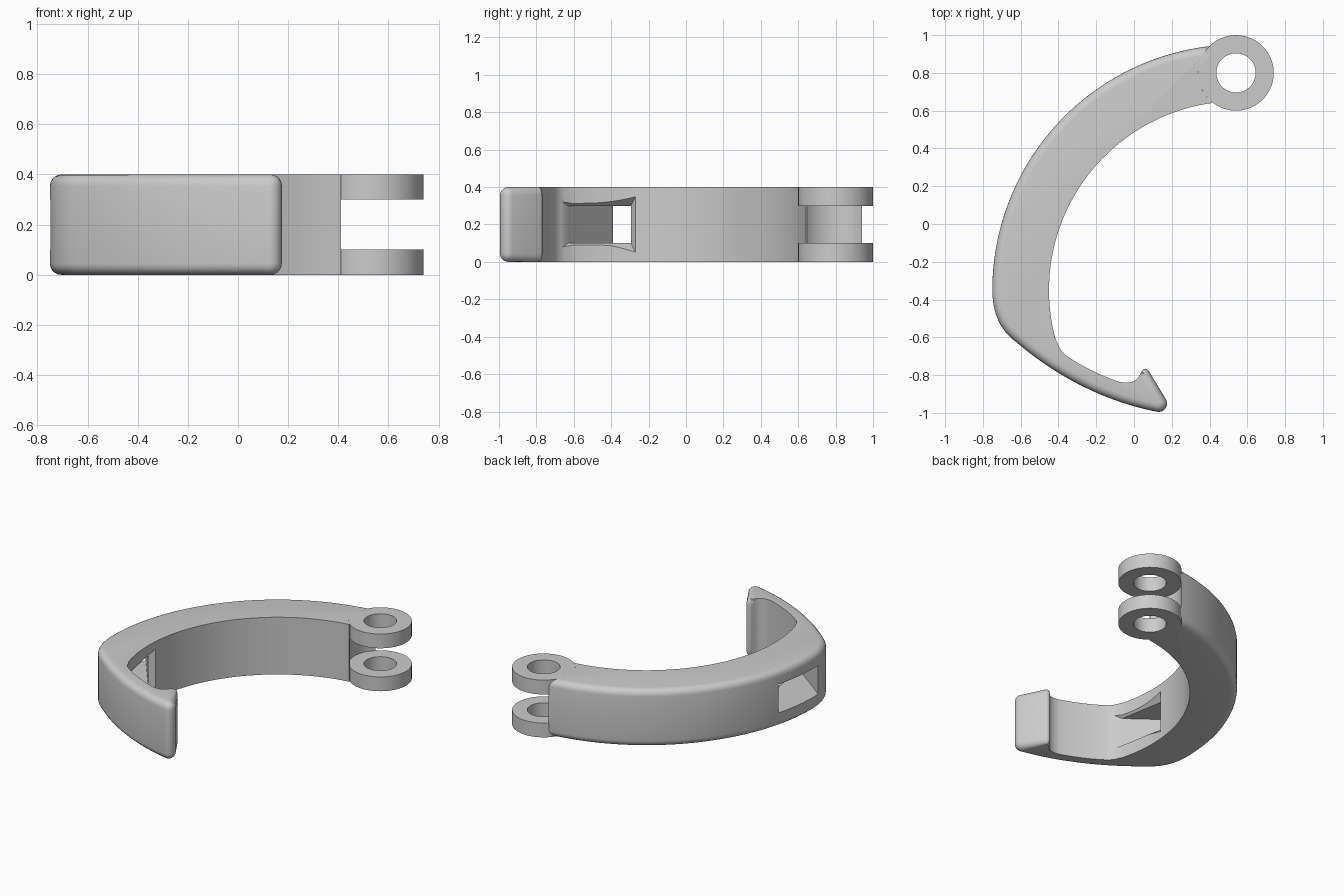
import bpy, bmesh
from math import sin, cos, radians, pi
from mathutils import Vector

cube = bpy.data.objects.get("Cube")
if cube:
    bpy.data.objects.remove(cube)

HEIGHT = 0.4
ROUND = 0.045            # rounding of the outer rim
BOW = (0.55, -0.35)      # centre of the curved bow
HINGE = (0.54, 0.80)     # hinge axis

grey = bpy.data.materials.new("plain grey")
grey.use_nodes = True
colour = (0.6, 0.6, 0.6, 1)
grey.diffuse_color = colour
grey.node_tree.nodes["Principled BSDF"].inputs["Base Color"].default_value = colour


def arc(centre, r, a0, a1, n):
    angles = [radians(a0 + (a1 - a0) * i / n) for i in range(n + 1)]
    return [Vector((centre[0] + r * cos(a), centre[1] + r * sin(a))) for a in angles]


def bend(p0, p1, p2, n):
    a, b, c = Vector(p0), Vector(p1), Vector(p2)
    ts = [i / n for i in range(n + 1)]
    return [a * (1 - t) ** 2 + b * 2 * t * (1 - t) + c * t * t for t in ts]


def loft(name, rings, closed=False):
    """Skin a stack of equal rings; cap the ends or join them into a loop."""
    bm = bmesh.new()
    loops = [[bm.verts.new(p) for p in ring] for ring in rings]
    pairs = list(zip(loops, loops[1:]))
    if closed:
        pairs.append((loops[-1], loops[0]))
    else:
        bm.faces.new(loops[0])
        bm.faces.new(loops[-1])
    for low, high in pairs:
        n = len(low)
        for i in range(n):
            j = (i + 1) % n
            bm.faces.new((low[i], low[j], high[j], high[i]))
    bmesh.ops.recalc_face_normals(bm, faces=bm.faces)
    mesh = bpy.data.meshes.new(name)
    bm.to_mesh(mesh)
    bm.free()
    obj = bpy.data.objects.new(name, mesh)
    mesh.materials.append(grey)
    bpy.context.collection.objects.link(obj)
    return obj


def activate(obj):
    bpy.ops.object.select_all(action="DESELECT")
    obj.select_set(True)
    bpy.context.view_layer.objects.active = obj


# Plan outline, counter-clockwise: rounded outer side, hook, then sharp inner side
corner, tip = (-0.63, -0.62), (0.116, -0.993)
outer = arc(BOW, 1.3, 96.5, 180, 56)
outer += bend((-0.75, -0.35), (-0.75, -0.53), corner, 12)[1:]
outer += bend(corner, (-0.29, -0.91), tip, 24)[1:]
outer += arc((0.13, -0.95), 0.045, -100, 30, 10)
barb = arc((0.06, -0.79), 0.022, 30, 160, 8)
inner = bend((0.035, -0.79), (0.01, -0.855), (-0.08, -0.835), 10)
inner += bend((-0.08, -0.835), (-0.24, -0.78), (-0.36, -0.695), 14)[1:]
inner += bend((-0.36, -0.695), (-0.39, -0.672), (-0.405, -0.63), 6)[1:]
inner += arc(BOW, 1.0, 195, 98, 56)
inner += arc(HINGE, 0.2, 230, 150, 14)
outline = outer + barb + inner
inset = [ROUND] * len(outer) + [0.02] * len(barb) + [0] * len(inner)


def section(z, share):
    ring = []
    for i, p in enumerate(outline):
        along = outline[(i + 1) % len(outline)] - outline[max(i - 1, 0)]
        inward = Vector((-along.y, along.x)).normalized()
        q = p + inward * inset[i] * share
        ring.append((q.x, q.y, z))
    return ring


# Bow with the hooked arm
steps = [i * pi / 10 for i in range(6)]
levels = [(ROUND * (1 - cos(a)), 1 - sin(a)) for a in steps]
levels += [(HEIGHT - z, s) for z, s in reversed(levels)]
bow = loft("hooked_bow", [section(z, s) for z, s in levels])


# Slanted strap slot, flared on the inside
def slot_ring(front, back, z):
    return [(*front, z), (*back, z), (*back, HEIGHT - z), (*front, HEIGHT - z)]


cutter = loft("slot_cutter", [
    slot_ring((-0.22, -0.715), (-0.35, -0.26), 0.05),
    slot_ring((-0.335, -0.70), (-0.445, -0.27), 0.05),
    slot_ring((-0.43, -0.63), (-0.49, -0.295), 0.1),
    slot_ring((-0.86, -0.305), (-0.79, 0.10), 0.1),
])
cutter.hide_render = True
activate(bow)
cut = bow.modifiers.new("slot", "BOOLEAN")
cut.operation = "DIFFERENCE"
cut.solver = "EXACT"
cut.object = cutter
bpy.ops.object.modifier_apply(modifier=cut.name)
bpy.data.objects.remove(cutter)

# Two hinge eyes
eyes = []
for name, z in (("lower_hinge_eye", 0), ("upper_hinge_eye", 0.3)):
    walls = [(0.2, z), (0.2, z + 0.1), (0.104, z + 0.1), (0.104, z)]
    rings = [[(p.x, p.y, h) for p in arc(HINGE, r, 0, 354, 59)] for r, h in walls]
    eyes.append(loft(name, rings, closed=True))

for obj in [bow] + eyes:
    activate(obj)
    bpy.ops.object.shade_smooth_by_angle(angle=radians(30))
